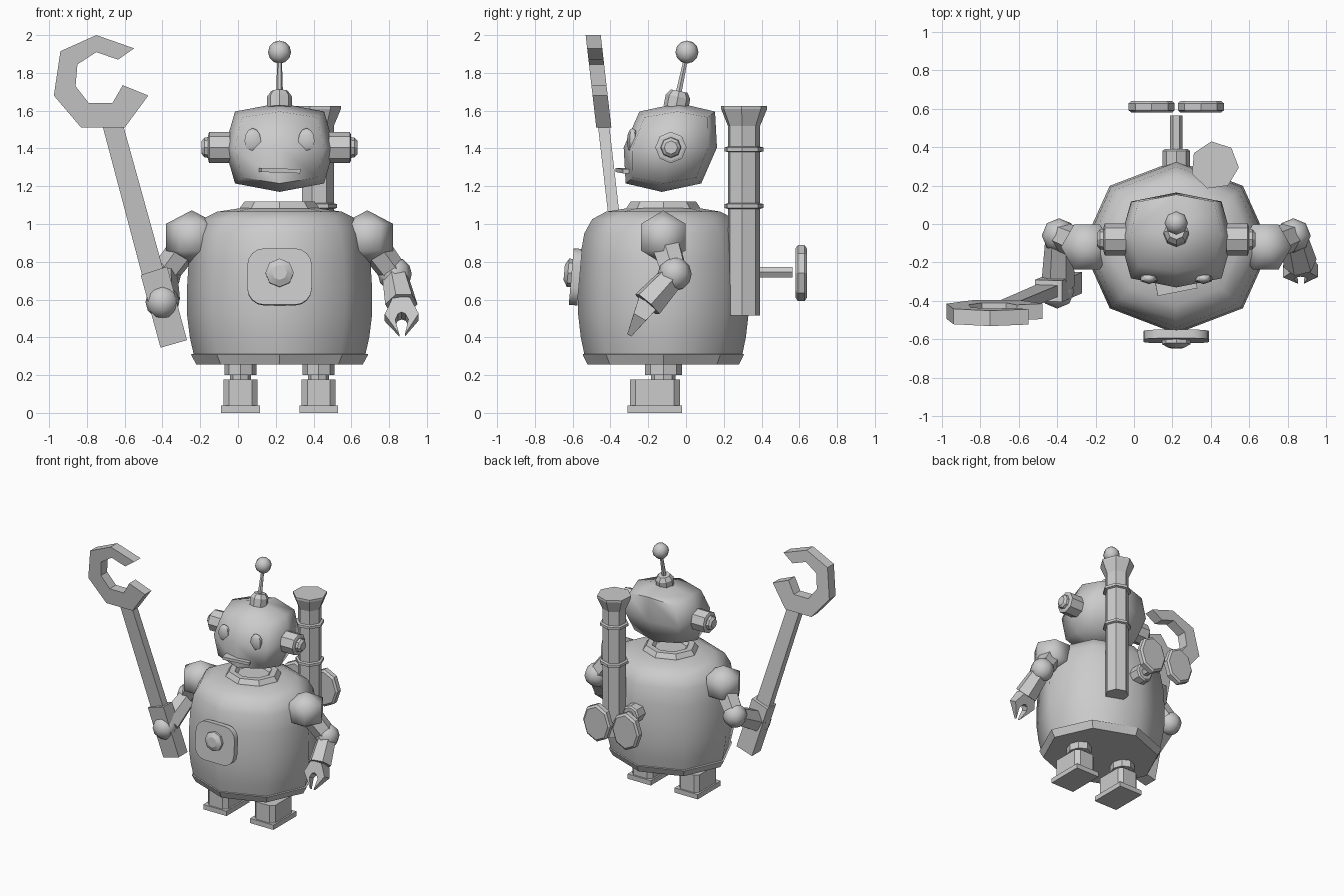
import bpy, bmesh, math
from mathutils import Matrix, Vector

if "Cube" in bpy.data.objects:
    bpy.data.objects.remove(bpy.data.objects["Cube"])

CX, CY = 0.22, -0.12  # body axis


def finish(bm, name, smooth=None):
    bmesh.ops.recalc_face_normals(bm, faces=bm.faces)
    me = bpy.data.meshes.new(name)
    bm.to_mesh(me)
    bm.free()
    ob = bpy.data.objects.new(name, me)
    bpy.context.collection.objects.link(ob)
    if smooth:
        bpy.ops.object.select_all(action='DESELECT')
        ob.select_set(True)
        bpy.context.view_layer.objects.active = ob
        bpy.ops.object.shade_smooth_by_angle(angle=math.radians(smooth))
    return ob


def lathe(name, prof, pos, sides=8, axis=(0, 0, 1), sx=1, sy=1, rot=0, smooth=None):
    """Stack of (radius, height) rings around an axis, capped at both ends."""
    bm = bmesh.new()
    rings = []
    for r, h in prof:
        rings.append([bm.verts.new((r * sx * math.cos(a), r * sy * math.sin(a), h))
                      for a in (math.radians(rot) + math.tau * i / sides for i in range(sides))])
    for a, b in zip(rings, rings[1:]):
        for i in range(sides):
            j = (i + 1) % sides
            bm.faces.new((a[i], a[j], b[j], b[i]))
    bm.faces.new(rings[0])
    bm.faces.new(rings[-1])
    q = Vector(axis).to_track_quat('Z', 'Y').to_matrix().to_4x4()
    if tuple(axis) == (0, 0, 1):
        q = Matrix()
    bm.transform(Matrix.Translation(pos) @ q)
    return finish(bm, name, smooth)


def limb(name, a, b, r1, r2, sides=6):
    d = Vector(b) - Vector(a)
    return lathe(name, [(r1, 0), (r2, d.length)], a, sides, d)


def ball(name, pos, r, seg, rings, smooth=60, scale=(1, 1, 1), rot=0):
    bm = bmesh.new()
    bmesh.ops.create_uvsphere(bm, u_segments=seg, v_segments=rings, radius=r)
    bm.transform(Matrix.Translation(pos) @ Matrix.Rotation(math.radians(rot), 4, 'Z')
                 @ Matrix.Diagonal((*scale, 1)))
    return finish(bm, name, smooth)


def box(name, pos, size, rot=(0, 0, 0), bevel=0, axis=2, seg=1, smooth=None):
    """Box with the edges along one axis optionally bevelled."""
    bm = bmesh.new()
    bmesh.ops.create_cube(bm, size=1)
    bm.transform(Matrix.Diagonal((*size, 1)))
    if bevel:
        es = [e for e in bm.edges
              if abs((e.verts[0].co - e.verts[1].co)[axis]) > 1e-4]
        bmesh.ops.bevel(bm, geom=es, offset=bevel, segments=seg, profile=0.5, affect='EDGES')
    m = Matrix.Translation(pos)
    for ang, ax in zip(rot, 'XYZ'):
        m = m @ Matrix.Rotation(math.radians(ang), 4, ax)
    bm.transform(m)
    return finish(bm, name, smooth)


def prism(name, pts, thick, m):
    """Outline in the local XZ plane, thickened along Y; thick is a function of z."""
    bm = bmesh.new()
    f = [bm.verts.new((x, -thick(z) / 2, z)) for x, z in pts]
    b = [bm.verts.new((x, thick(z) / 2, z)) for x, z in pts]
    bm.faces.new(f)
    bm.faces.new(b[::-1])
    n = len(pts)
    for i in range(n):
        j = (i + 1) % n
        bm.faces.new((f[i], b[i], b[j], f[j]))
    bm.transform(m)
    return finish(bm, name)


# Body, base flange and neck ring
lathe("body", [(0.45, 0.29), (0.475, 0.4), (0.49, 0.52), (0.49, 0.66), (0.48, 0.82), (0.455, 0.95),
               (0.41, 1.025), (0.33, 1.065), (0.2, 1.085)], (CX, CY, 0), sy=0.92, smooth=60)
lathe("base_flange", [(0.44, 0.255), (0.47, 0.31), (0.44, 0.315)], (CX, CY, 0), sy=0.91)
lathe("neck_ring", [(0.21, 1.06), (0.21, 1.085), (0.185, 1.12), (0.14, 1.12), (0.12, 1.095)],
      (CX, CY, 0), sy=0.93)

# Head: rounded cube, sheared slightly backwards
bm = bmesh.new()
bmesh.ops.create_cube(bm, size=2)
bmesh.ops.subdivide_edges(bm, edges=bm.edges[:], cuts=1, use_grid_fill=True)
for v in bm.verts:
    v.co *= {1: 1.0, 2: 0.81, 3: 0.68}[sum(abs(c) > 0.5 for c in v.co)]
    v.co = Vector((v.co.x * 0.291, v.co.y * 0.247 + v.co.z * 0.045, v.co.z * 0.235))
bm.transform(Matrix.Translation((CX, -0.083, 1.405)))
finish(bm, "head", 70)

# Mouth plate
box("mouth", (CX, -0.32, 1.283), (0.21, 0.07, 0.022), (0, 2, 11))

# Antenna
lathe("antenna_base", [(0.066, -0.02), (0.066, 0.04), (0.045, 0.07)], (CX, -0.05, 1.635), axis=(0, 0.2, 1))
limb("antenna_rod", (CX, -0.04, 1.69), (CX, 0.0, 1.88), 0.018, 0.012)
ball("antenna_tip", (CX, 0.005, 1.91), 0.061, 8, 6)

# Ears, eyes, feet and ankles in pairs
for s, side in ((-1, "left"), (1, "right")):
    lathe(side + "_ear", [(0.083, 0), (0.083, 0.11), (0.07, 0.115), (0.055, 0.117), (0.052, 0.135),
                          (0.035, 0.15)], (CX + s * 0.262, -0.08, 1.405), axis=(s, 0, 0))
    ball(side + "_eye", (CX + s * 0.142, -0.283, 1.44), 0.05, 6, 6, scale=(1, 0.6, 1.35))
    fx = CX + s * 0.207
    box(side + "_sole", (fx, -0.165, 0.019), (0.205, 0.29, 0.038))
    box(side + "_shoe", (fx, -0.165, 0.107), (0.18, 0.265, 0.14), bevel=0.03)
    lathe(side + "_ankle", [(0.056, 0.16), (0.056, 0.2), (0.085, 0.2), (0.085, 0.3)],
          (fx, CY, 0), sy=1.15)

# Chest plate and button
box("chest_plate", (CX, -0.585, 0.72), (0.342, 0.045, 0.3), (-5, 0, 0), 0.09, 1, 4, 40)
lathe("chest_button", [(0.075, 0), (0.075, 0.025), (0.04, 0.045)], (CX, -0.6, 0.74),
      axis=(0, -1, 0.09), smooth=30)

# Arms: shoulders, upper arms, elbows, forearms
for s, side, wrist in ((-1, "left", (-0.395, -0.32, 0.6)), (1, "right", (0.865, -0.205, 0.575))):
    sh = Vector((CX + s * 0.465, CY, 0.93))
    el = Vector((CX + s * 0.61, -0.06, 0.735))
    ball(side + "_shoulder", sh, 0.15, 6, 3, 90, (1.04, 1.04, 0.95), 30)
    limb(side + "_upper_arm", sh, el, 0.085, 0.075)
    ball(side + "_elbow", el, 0.09, 8, 6)
    limb(side + "_forearm", el, wrist, 0.07, 0.088)

# Right claw: two mirrored curved fingers
w = Vector((0.865, -0.205, 0.575))
d = Vector((0.02, -0.5, -0.86)).normalized()
u = Vector((1, 0, 0))
u = (u - d * u.dot(d)).normalized()
n = d.cross(u)
frame = Matrix.Translation(w) @ Matrix((u, n, d)).transposed().to_4x4()
finger = [(0, -0.01), (0.045, -0.01), (0.09, 0.08), (0.015, 0.19), (0.035, 0.11), (0.02, 0.08), (0, 0.07)]
for s, side in ((-1, "inner"), (1, "outer")):
    prism(side + "_claw_finger", [(s * x, z) for x, z in finger], lambda z: 0.11 - 0.45 * z, frame)

# Spanner held in the left hand, leaning forwards at the top
lean = Matrix(((1, 0, 0, 0), (0, 1, -0.115, -0.435 + 0.115 * 1.51), (0, 0, 1, 0), (0, 0, 0, 1)))
prism("spanner_head", [(-.75, 2.0), (-.94, 1.915), (-.975, 1.68), (-.83, 1.51), (-.6, 1.51),
                       (-.475, 1.68), (-.61, 1.735), (-.665, 1.64), (-.79, 1.64), (-.86, 1.73),
                       (-.85, 1.845), (-.75, 1.91), (-.635, 1.87), (-.55, 1.93)], lambda z: 0.08, lean)
prism("spanner_handle", [(-.72, 1.53), (-.61, 1.53), (-.385, .72), (-.5, .7)], lambda z: 0.06, lean)
prism("spanner_grip", [(-.515, .73), (-.375, .775), (-.27, .385), (-.41, .345)], lambda z: 0.11, lean)
ball("left_hand", (-0.4, -0.35, 0.587), 0.09, 8, 6)

# Exhaust pipe on the back, seven-sided with two raised bands
lathe("exhaust_pipe", [(0.088, 0.515), (0.088, 1.08), (0.105, 1.085), (0.105, 1.105), (0.088, 1.11),
                       (0.088, 1.38), (0.105, 1.385), (0.105, 1.405), (0.088, 1.41), (0.088, 1.52),
                       (0.126, 1.61), (0.126, 1.626)], (0.42, 0.305, 0), sides=7, rot=-5)

# Wind-up key
lathe("key_collar", [(0.072, 0), (0.072, 0.13), (0.06, 0.14)], (CX, 0.25, 0.745), axis=(0, 1, 0))
limb("key_shaft", (CX, 0.3, 0.745), (CX, 0.565, 0.745), 0.033, 0.033)
for s, side in ((-1, "left"), (1, "right")):
    bm_disc = lathe(side + "_key_wing", [(0.88, -0.03), (1, -0.018), (1, 0.018), (0.88, 0.03)],
                    (0, 0, 0))
    bm_disc.data.transform(Matrix.Translation((CX + s * 0.128, 0.61, 0.74))
                           @ Matrix.Rotation(math.pi / 2, 4, 'X')
                           @ Matrix.Diagonal((0.12, 0.148, 1, 1)))
